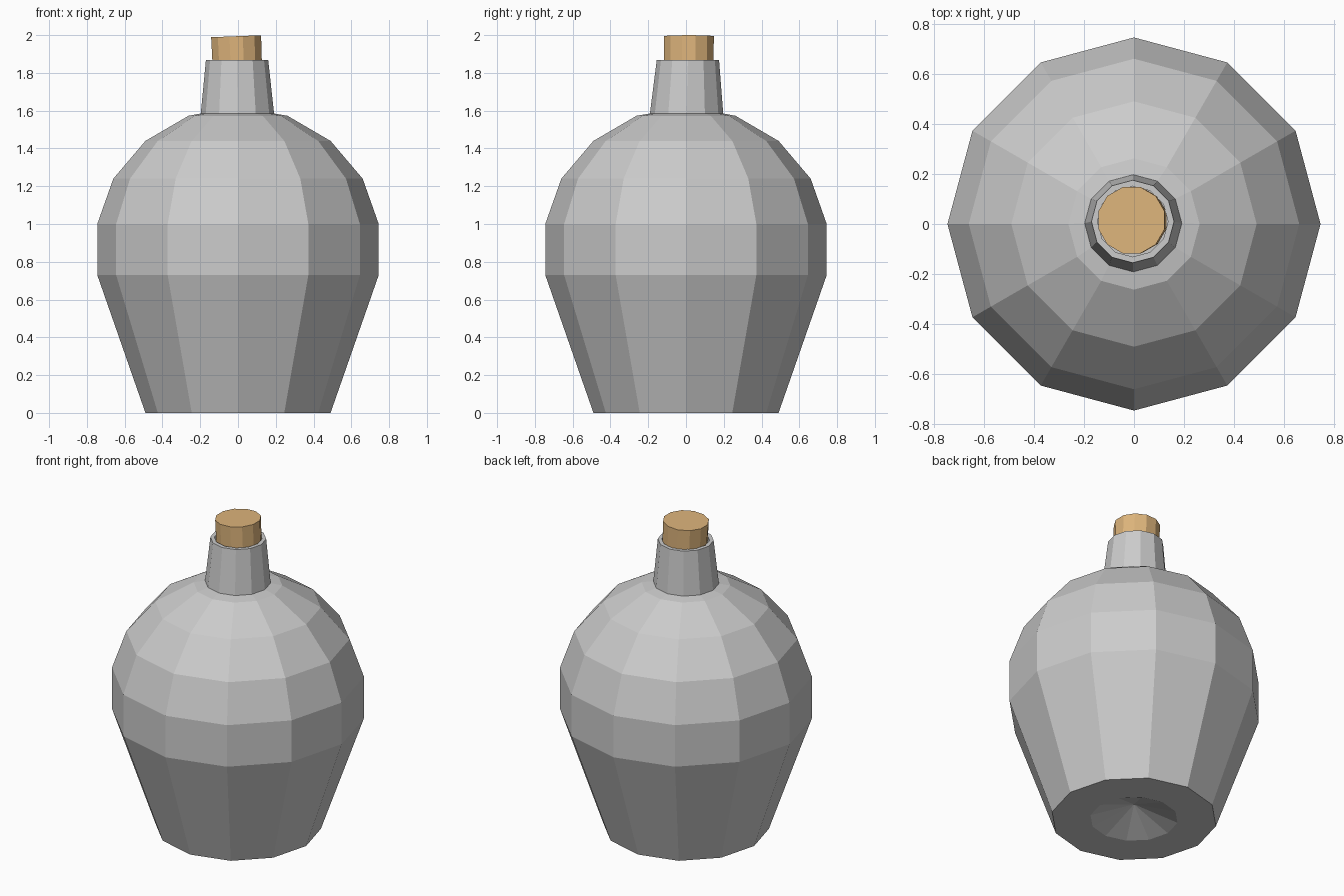
import bpy, bmesh
from math import sin, cos, pi, radians

if "Cube" in bpy.data.objects:
    bpy.data.objects.remove(bpy.data.objects["Cube"])

SIDES = 12


def lathe(name, rings, turn=0.0):
    """Faceted solid from rings (radius, z, centre x, centre y); radius 0 closes in a point."""
    bm = bmesh.new()
    loops = []
    for r, z, cx, cy in rings:
        n = SIDES if r > 0 else 1
        loops.append([bm.verts.new((cx + r * cos(turn + 2 * pi * i / SIDES),
                                    cy + r * sin(turn + 2 * pi * i / SIDES), z))
                      for i in range(n)])
    for a, b in zip(loops, loops[1:]):
        for i in range(SIDES):
            j = (i + 1) % SIDES
            if len(a) == 1:
                bm.faces.new((a[0], b[j], b[i]))
            elif len(b) == 1:
                bm.faces.new((a[i], a[j], b[0]))
            else:
                bm.faces.new((a[i], a[j], b[j], b[i]))
    # cap open ends
    if len(loops[0]) > 1:
        bm.faces.new(loops[0])
    if len(loops[-1]) > 1:
        bm.faces.new(loops[-1])
    bmesh.ops.recalc_face_normals(bm, faces=bm.faces)
    mesh = bpy.data.meshes.new(name)
    bm.to_mesh(mesh)
    bm.free()
    ob = bpy.data.objects.new(name, mesh)
    bpy.context.collection.objects.link(ob)
    return ob


# jug: dimpled base, belly, shoulder, slightly leaning neck, hollow mouth
NX, NY = -0.005, 0.01
lathe("jug", [
    (0, 0.10, 0, 0), (0.26, 0, 0, 0), (0.49, 0, 0, 0),
    (0.745, 0.73, 0, 0), (0.745, 1.0, 0, 0), (0.66, 1.24, 0, 0),
    (0.49, 1.44, 0, 0), (0.262, 1.573, 0, 0), (0.194, 1.585, -0.003, 0.003),
    (0.165, 1.867, NX, NY), (0.141, 1.867, NX, NY), (0.141, 1.70, NX, NY),
])

# cork: tilted stopper sunk into the mouth
cork = lathe("cork", [(0.134, -0.25, 0, 0), (0.137, 0, 0, 0)], turn=radians(15))
cork.location = (-0.01, 0.015, 1.994)
cork.rotation_euler = (0, radians(-2.3), 0)
mat = bpy.data.materials.new("cork_tan")
mat.diffuse_color = (0.73, 0.46, 0.20, 1)
mat.use_nodes = True
mat.node_tree.nodes["Principled BSDF"].inputs["Base Color"].default_value = mat.diffuse_color
cork.data.materials.append(mat)
